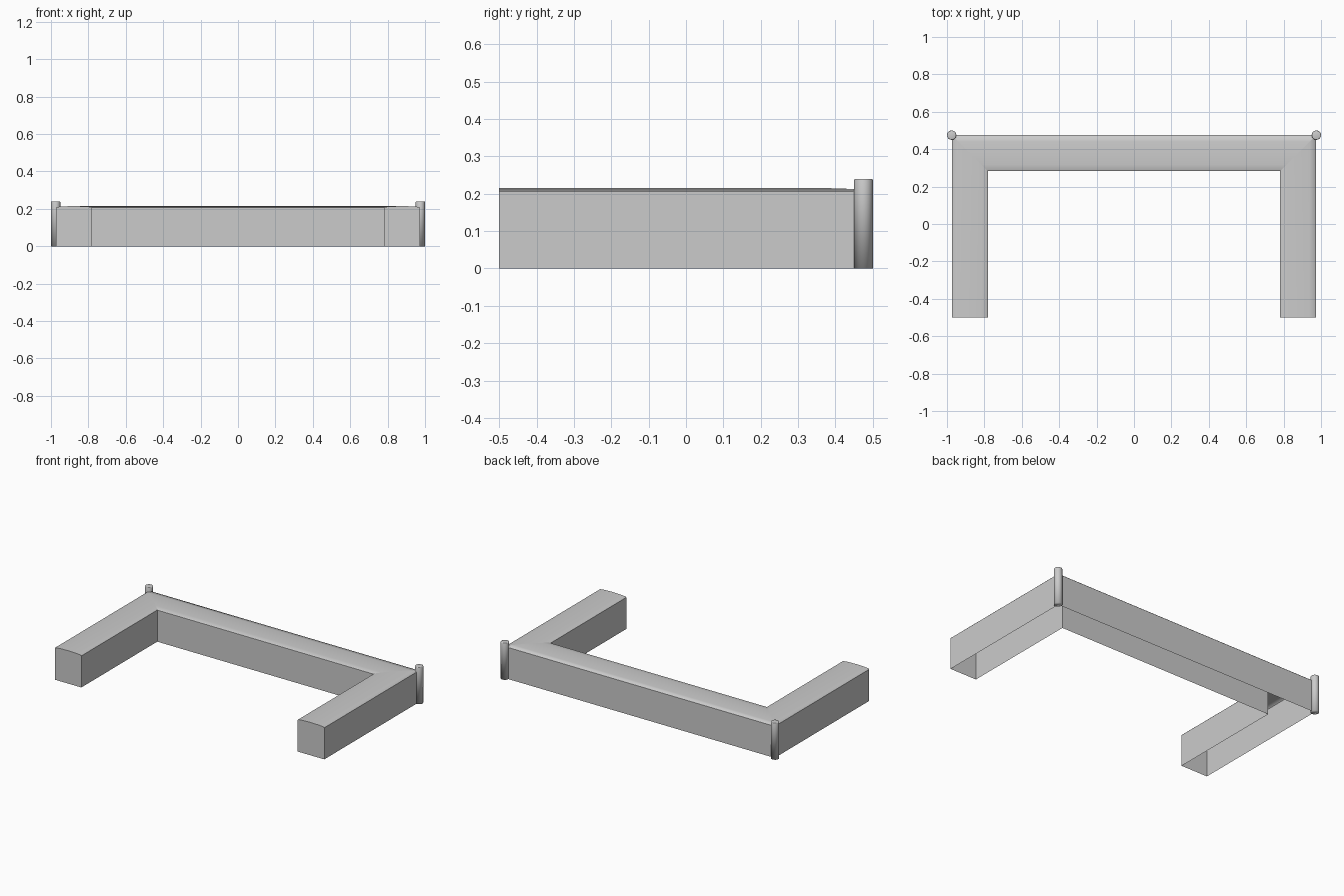
import bpy, bmesh

if "Cube" in bpy.data.objects:
    bpy.data.objects.remove(bpy.data.objects["Cube"], do_unlink=True)

grey = bpy.data.materials.new("plain grey")
grey.use_nodes = True
grey.diffuse_color = (0.6, 0.6, 0.6, 1)
grey.node_tree.nodes["Principled BSDF"].inputs["Base Color"].default_value = (0.6, 0.6, 0.6, 1)


def finish(bm, name):
    mesh = bpy.data.meshes.new(name)
    bm.to_mesh(mesh)
    bm.free()
    mesh.materials.append(grey)
    obj = bpy.data.objects.new(name, mesh)
    bpy.context.collection.objects.link(obj)
    return obj


OUT_X, OUT_Y, END_Y, WIDTH = 0.973, 0.475, -0.5, 0.192

# Wall section: distance inward from the outer side, and height
half = [(0, 0), (0, 0.206), (0.004, 0.21), (0.035, 0.213)]
section = half + [(WIDTH / 2, 0.215)] + [(WIDTH - d, z) for d, z in reversed(half)]

# U-shaped wall, swept round two mitred corners, hollow and open below
bm = bmesh.new()
rings = []
for side, corner in ((-1, False), (-1, True), (1, True), (1, False)):
    rings.append([bm.verts.new((side * (OUT_X - d), OUT_Y - d if corner else END_Y, z))
                  for d, z in section])
last = len(section) - 2
for a, b in zip(rings, rings[1:]):
    for i in range(last + 1):
        face = bm.faces.new((a[i], b[i], b[i + 1], a[i + 1]))
        face.smooth = 0 < i < last
bm.faces.new(rings[0])
bm.faces.new(list(reversed(rings[-1])))
bmesh.ops.recalc_face_normals(bm, faces=bm.faces)

# Keep the mitres and the side borders crisp
for ring in rings[1:3]:
    for v, w in zip(ring, ring[1:]):
        bm.edges.get((v, w)).smooth = False
for e in bm.edges:
    if any(not f.smooth for f in e.link_faces):
        e.smooth = False
finish(bm, "wall")

# Round posts at the two outer corners
for side, name in ((-1, "right_post"), (1, "left_post")):
    bm = bmesh.new()
    bmesh.ops.create_cone(bm, cap_ends=True, segments=24, radius1=0.025,
                          radius2=0.025, depth=0.24)
    rim = [e for e in bm.edges if all(v.co.z > 0 for v in e.verts)]
    bmesh.ops.bevel(bm, geom=rim, offset=0.004, segments=2, profile=0.5, affect='EDGES')
    for f in bm.faces:
        f.smooth = True
    post = finish(bm, name)
    post.location = (side * 0.975, OUT_Y, 0.12)
